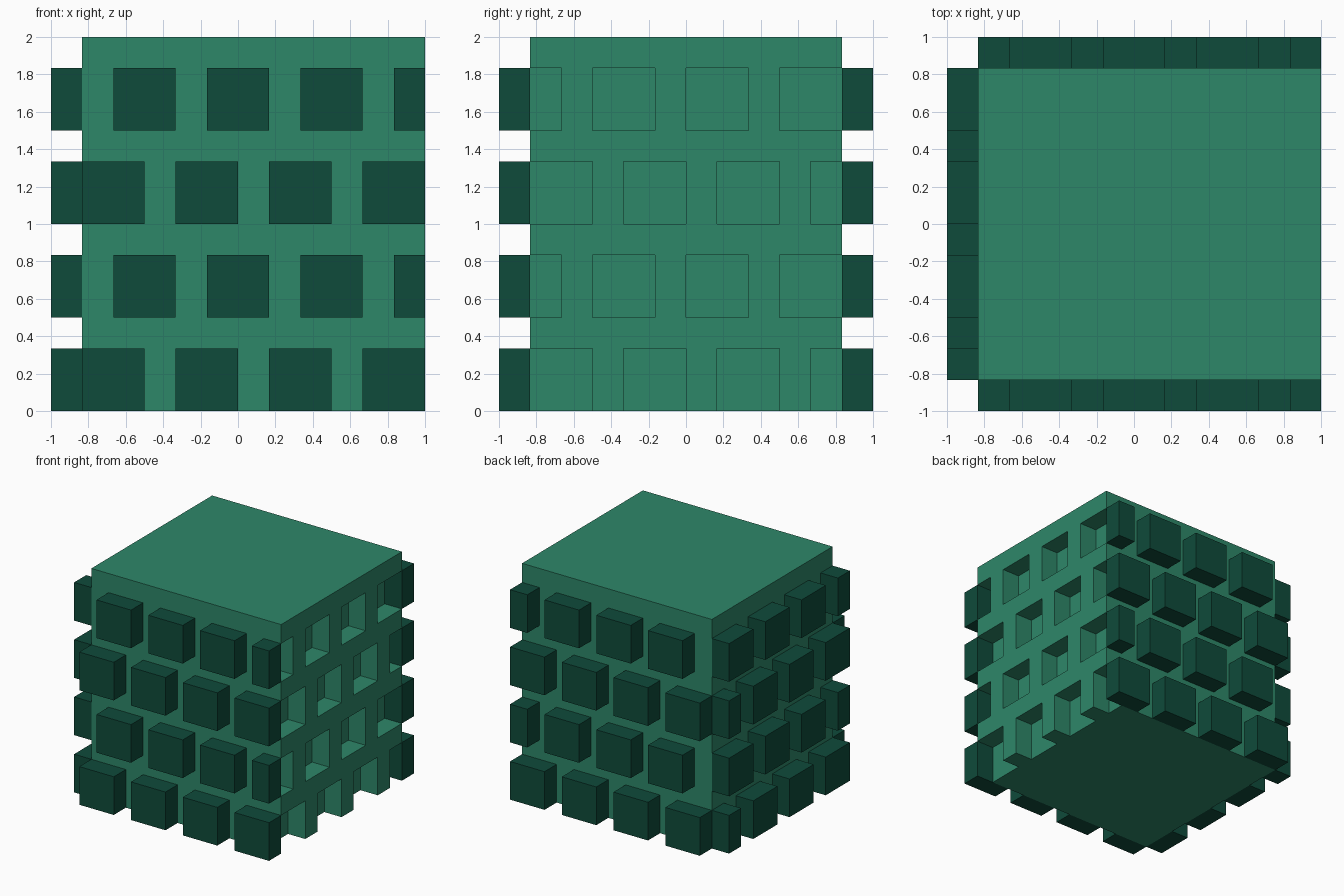
import bpy
import bmesh
from mathutils import Vector

cube = bpy.data.objects.get("Cube")
if cube:
    bpy.data.objects.remove(cube, do_unlink=True)

U = 1 / 6            # module: stud depth; studs are 2 wide and 3 apart
EDGE = 5 * U         # where the core walls sit


def material(name, rgb):
    mat = bpy.data.materials.new(name)
    mat.use_nodes = True
    mat.diffuse_color = (*rgb, 1)
    mat.node_tree.nodes["Principled BSDF"].inputs["Base Color"].default_value = (*rgb, 1)
    return mat


def boxes(name, spans, mat):
    """One object made of axis-aligned boxes given as (low corner, high corner)."""
    bm = bmesh.new()
    for lo, hi in spans:
        lo, hi = Vector(lo), Vector(hi)
        verts = bmesh.ops.create_cube(bm, size=1)["verts"]
        for v in verts:
            v.co = (lo + hi) / 2 + v.co * (hi - lo)
    mesh = bpy.data.meshes.new(name)
    bm.to_mesh(mesh)
    bm.free()
    mesh.materials.append(mat)
    obj = bpy.data.objects.new(name, mesh)
    bpy.context.collection.objects.link(obj)
    return obj


def staggered(even_start, odd_start, low, high):
    """Yield (start, end, bottom, top) of each stud, clipped to low..high."""
    for row in range(4):
        start = odd_start if row % 2 else even_start
        for i in range(4):
            a = start + 3 * U * i
            yield max(a, low), min(a + 2 * U, high), row * 3 * U, row * 3 * U + 2 * U


green = material("mid green", (0.027, 0.242, 0.141))
dark = material("dark green", (0.0046, 0.070, 0.043))

# Studs on the front and back walls
along_x = list(staggered(-5 * U, -4 * U, -EDGE, 1))
boxes("front_studs", [((a, -1, b), (c, -EDGE, t)) for a, c, b, t in along_x], dark)
boxes("back_studs", [((a, EDGE, b), (c, 1, t)) for a, c, b, t in along_x], dark)

# Studs on the -x wall
along_y = list(staggered(-5 * U, -6 * U, -EDGE, EDGE))
boxes("side_studs", [((-1, a, b), (-EDGE, c, t)) for a, c, b, t in along_y], dark)

# Core block, with matching sockets cut into the +x wall
core = boxes("core_block", [((-EDGE, -EDGE, 0), (1, EDGE, 2))], green)
M = 0.05             # overshoot where a socket is open at the block's edge
sockets = []
for a, c, b, t in along_y:
    a -= M if a < -EDGE + 0.01 else 0
    c += M if c > EDGE - 0.01 else 0
    b -= M if b < 0.01 else 0
    sockets.append(((EDGE, a, b), (1 + M, c, t)))
cutter = boxes("socket_cutter", sockets, green)
cutter.hide_render = True

cut = core.modifiers.new("sockets", "BOOLEAN")
cut.operation = "DIFFERENCE"
cut.solver = "EXACT"
cut.object = cutter
bpy.context.view_layer.objects.active = core
bpy.ops.object.modifier_apply(modifier=cut.name)
bpy.data.objects.remove(cutter, do_unlink=True)
